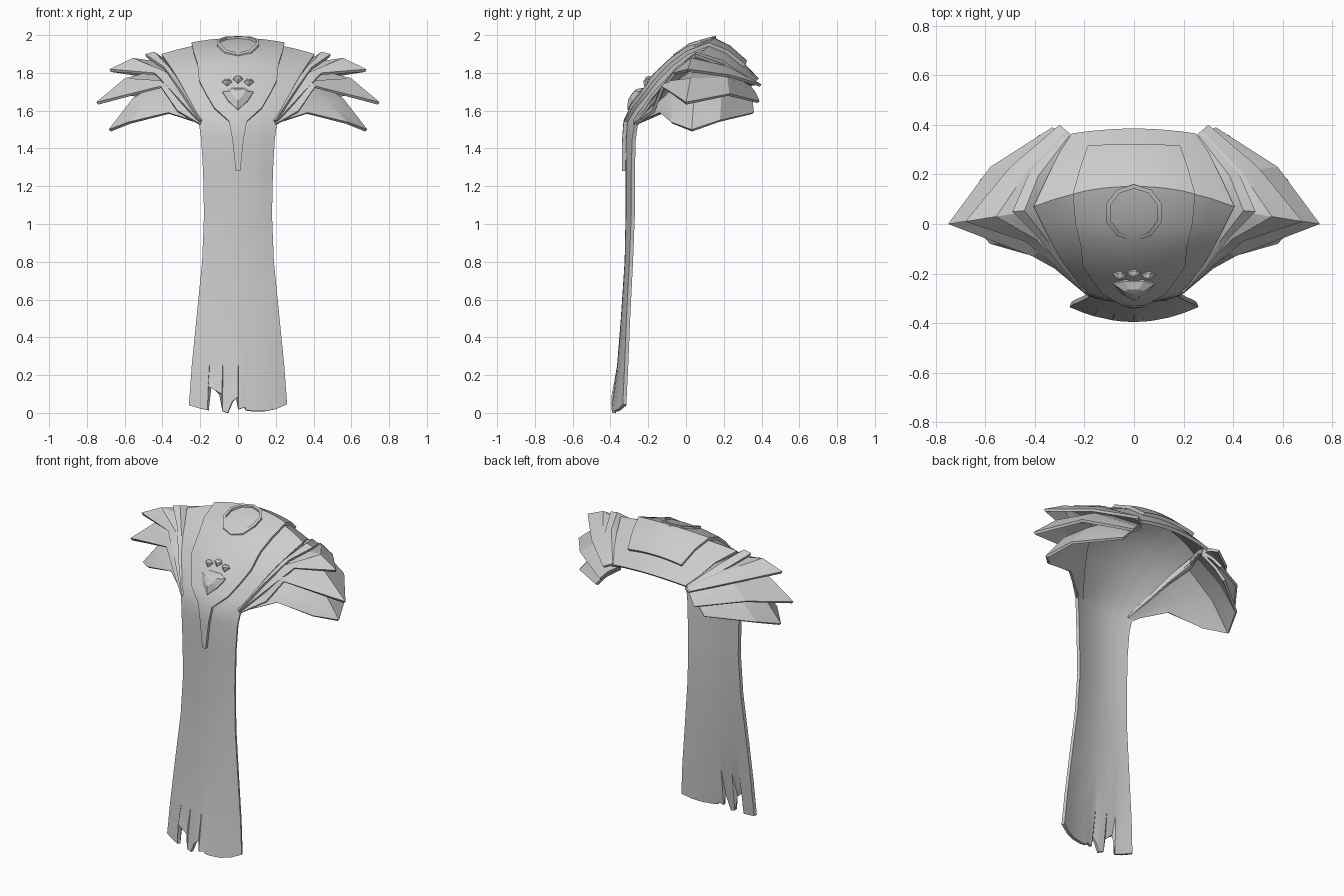
import bpy, math
from mathutils import Vector

cube = bpy.data.objects.get("Cube")
if cube:
    bpy.data.objects.remove(cube, do_unlink=True)

grey = bpy.data.materials.new("plain grey")
grey.use_nodes = True
grey.diffuse_color = (0.6, 0.6, 0.6, 1)
grey.node_tree.nodes["Principled BSDF"].inputs["Base Color"].default_value = (0.6, 0.6, 0.6, 1)


def make(name, verts, faces, thickness=0, offset=1, mirror=False, angle=30):
    mesh = bpy.data.meshes.new(name)
    mesh.from_pydata(verts, [], faces)
    mesh.materials.append(grey)
    ob = bpy.data.objects.new(name, mesh)
    bpy.context.collection.objects.link(ob)
    if thickness:
        mod = ob.modifiers.new("thickness", 'SOLIDIFY')
        mod.thickness, mod.offset = thickness, offset
    if mirror:
        ob.modifiers.new("mirror", 'MIRROR').use_mirror_merge = False
    bpy.ops.object.select_all(action='DESELECT')
    ob.select_set(True)
    bpy.context.view_layer.objects.active = ob
    bpy.ops.object.convert(target='MESH')
    bpy.ops.object.shade_smooth_by_angle(angle=math.radians(angle))
    return ob


def sheet(name, grid, **kw):
    n = len(grid[0])
    faces = [(r * n + c, (r + 1) * n + c, (r + 1) * n + c + 1, r * n + c + 1)
             for r in range(len(grid) - 1) for c in range(n - 1)]
    return make(name, [p for row in grid for p in row], faces, **kw)


# Cross-sections from back to hem: centre y, z, edge x, y, z
ROWS = [
    (.385, 1.77, .25, .365, 1.75), (.31, 1.85, .30, .29, 1.80),
    (.22, 1.93, .345, .20, 1.86), (.15, 1.965, .405, .07, 1.90),
    (.02, 1.93, .37, 0, 1.85), (-.07, 1.865, .33, -.08, 1.79),
    (-.16, 1.78, .29, -.15, 1.72), (-.215, 1.70, .255, -.2, 1.65),
    (-.275, 1.62, .225, -.25, 1.58), (-.312, 1.54, .205, -.275, 1.52),
    (-.318, 1.45, .195, -.285, 1.45), (-.32, 1.28, .185, -.29, 1.28),
    (-.32, 1.05, .18, -.29, 1.05), (-.325, .8, .19, -.30, .8),
    (-.345, .5, .22, -.315, .5), (-.365, .25, .245, -.325, .25),
    (-.395, .03, .26, -.335, .04)]


def surface(row, t):
    yc, zc, x, y, z = row
    return Vector((x * t, yc + (y - yc) * t * t, zc + (z - zc) * t * t))


def centre(value, key):
    # Interpolate the centre line: key 0 gives z from y, key 1 gives y from z
    line = ROWS[3:13]
    for a, b in zip(line, line[1:]):
        if b[key] <= value <= a[key]:
            f = (value - b[key]) / (a[key] - b[key])
            return b[1 - key] + f * (a[1 - key] - b[1 - key])
    return line[0][1 - key]


# Mantle running down into a long cloth with a torn hem: column position, hem height
HEM = [(-1, .04), (-.8, .025), (-.62, .015), (-.61, .14), (-.33, .1), (-.32, .01),
       (-.21, 0), (-.12, .06), (0, .085), (.01, .02), (.15, .03), (.16, .015),
       (.3, .01), (.55, .01), (.77, .02), (1, .045)]
grid = [[surface(row, t) for t, _ in HEM] for row in ROWS]
for p, (_, z) in zip(grid[-1], HEM):
    p.z = z
sheet("mantle_cloth", grid, thickness=.02, offset=-1)

# Raised centre plate, tapering to a point down the chest
WIDTHS = [.61, .62, .6, .63, .64, .7, .65, .55, .22, .15, .06]
grid = [[surface(row, w * i / 6) for i in range(-6, 7)]
        for row, w in zip(ROWS[1:], WIDTHS)]
sheet("centre_plate", grid, thickness=.02, offset=1)

# Layered shoulder plates: shared inner edge, outer edges from front to back
INNER = [(.17, -.26, 1.55), (.24, -.17, 1.66), (.31, -.06, 1.78),
         (.37, .06, 1.87), (.32, .2, 1.85), (.23, .34, 1.75)]
PLATES = {
    "collar_shoulder_plate": (.01, [(.2, -.28, 1.55), (.29, -.18, 1.69), (.39, -.05, 1.83),
                                    (.49, .05, 1.90), (.43, .19, 1.85), (.28, .37, 1.75)]),
    "upper_shoulder_plate": (.02, [(.2, -.28, 1.54), (.32, -.17, 1.67), (.44, -.07, 1.80),
                                   (.68, .01, 1.82), (.5, .23, 1.79), (.30, .40, 1.74)]),
    "middle_shoulder_plate": (.045, [(.2, -.28, 1.53), (.32, -.18, 1.6), (.41, -.13, 1.73),
                                     (.75, 0, 1.645), (.58, .23, 1.69), (.33, .39, 1.65)]),
    "lower_shoulder_plate": (.09, [(.21, -.26, 1.54), (.37, -.14, 1.59), (.58, -.08, 1.54),
                                   (.685, .03, 1.5), (.62, .18, 1.55), (.38, .36, 1.59)]),
}
for name, (drop, outer) in PLATES.items():
    inner = [Vector(p) - Vector((0, 0, drop * min(1, p[0] * 4 - .6))) for p in INNER]
    outer = [Vector(p) for p in outer]
    middle = [a.lerp(b, .6) + Vector((0, 0, .1 * max(0, b.x - .22)))
              for a, b in zip(inner, outer)]
    sheet(name, [inner, middle, outer], thickness=.016, offset=-1, mirror=True, angle=25)

# Ten-sided neck ring lying on the centre plate
verts, faces, sides = [], [], 10
for i in range(sides):
    a = 2 * math.pi * (i + .5) / sides
    for r, lift in ((1, 0), (1, .03), (.85, .03), (.85, 0)):
        y = .045 + .115 * r * math.sin(a)
        verts.append((.118 * r * math.cos(a), y, centre(y, 0) + lift))
    for k in range(4):
        j = (i + 1) % sides
        faces.append((i * 4 + k, j * 4 + k, j * 4 + (k + 1) % 4, i * 4 + (k + 1) % 4))
make("neck_ring", verts, faces)


# Faceted chest gems
def gem(name, outline, cx, cz, height):
    n = len(outline)
    out = Vector((0, -.8, .6))
    verts = []
    for scale, lift in ((1, 0), (1, .026), (.5, .026 + height)):
        for x, z in outline:
            px, pz = cx + x * scale, cz + z * scale
            verts.append(Vector((px, centre(pz, 1) + px * px * .6, pz)) + out * lift)
    verts.append(Vector((cx, centre(cz, 1), cz)) + out * (.03 + height))
    faces = []
    for i in range(n):
        j = (i + 1) % n
        faces += [(r * n + i, r * n + j, r * n + n + j, r * n + n + i) for r in (0, 1)]
        faces.append((2 * n + i, 2 * n + j, 3 * n))
    make(name, verts, faces, angle=5)


gem("large_gem", [(0, -.075), (.05, -.03), (.082, .02), (.04, .04),
                  (-.04, .04), (-.082, .02), (-.05, -.03)], 0, 1.665, .022)
SMALL = [(0, -.018), (.026, .004), (.01, .018), (-.01, .018), (-.026, .004)]
for name, x, z in (("left_gem", .058, 1.735), ("middle_gem", 0, 1.75), ("right_gem", -.058, 1.735)):
    gem(name, SMALL, x, z, .012)
